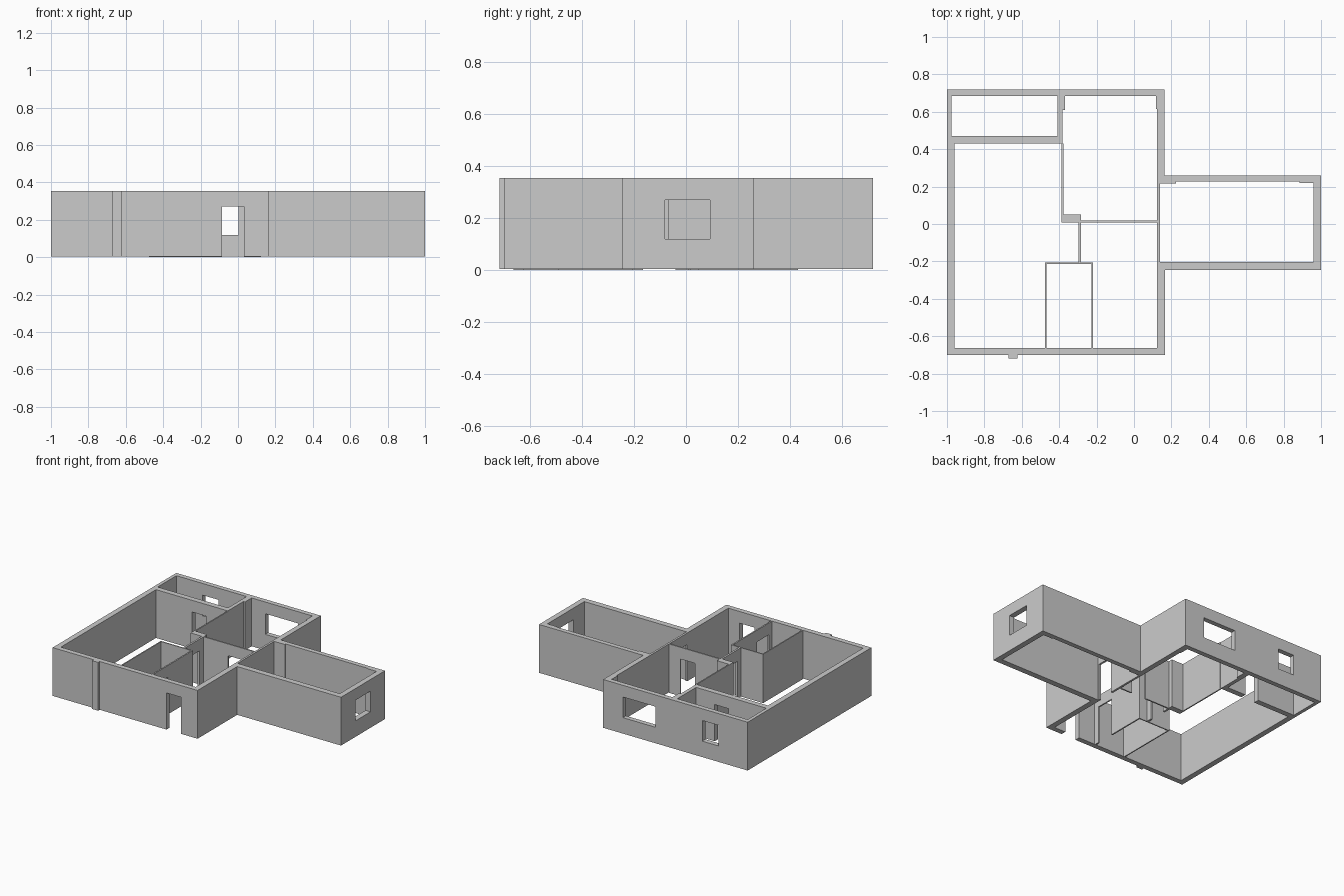
import bpy, bmesh

if "Cube" in bpy.data.objects:
    bpy.data.objects.remove(bpy.data.objects["Cube"])

H = 0.355        # wall top
BASE = 0.004     # shell sits a hair above the partitions
HEAD, SILL = 0.27, 0.12


def prism(name, outline, z0, z1):
    bm = bmesh.new()
    face = bm.faces.new([bm.verts.new((x, y, z0)) for x, y in outline])
    new = bmesh.ops.extrude_face_region(bm, geom=[face])["geom"]
    top = [v for v in new if isinstance(v, bmesh.types.BMVert)]
    bmesh.ops.translate(bm, verts=top, vec=(0, 0, z1 - z0))
    bmesh.ops.recalc_face_normals(bm, faces=bm.faces)
    mesh = bpy.data.meshes.new(name)
    bm.to_mesh(mesh)
    bm.free()
    ob = bpy.data.objects.new(name, mesh)
    bpy.context.collection.objects.link(ob)
    return ob


def rect(x0, x1, y0, y1):
    return [(x0, y0), (x1, y0), (x1, y1), (x0, y1)]


def cut(ob, outline, z0=-0.1, z1=0.5):
    cutter = prism("cutter", outline, z0, z1)
    cutter.hide_render = True
    mod = ob.modifiers.new("cut", "BOOLEAN")
    mod.operation = "DIFFERENCE"
    mod.solver = "EXACT"
    mod.object = cutter
    bpy.context.view_layer.objects.active = ob
    bpy.ops.object.modifier_apply(modifier=mod.name)
    bpy.data.objects.remove(cutter)


# Outer shell: footprint of main block, side wing and front pilaster
shell = prism("outer_walls", [
    (-1, -0.70), (-0.67, -0.70), (-0.67, -0.718), (-0.622, -0.718),
    (-0.622, -0.70), (0.165, -0.70), (0.165, -0.245), (1, -0.245),
    (1, 0.26), (0.162, 0.26), (0.162, 0.72), (-1, 0.72)], BASE, H)

# Rooms hollowed out of the shell
cut(shell, [(-0.96, -0.663), (0.124, -0.663), (0.124, 0.615), (0.118, 0.615),
            (0.118, 0.685), (-0.37, 0.685), (-0.37, 0.61), (-0.383, 0.61),
            (-0.383, 0.43), (-0.96, 0.43)])
cut(shell, rect(-0.975, -0.41, 0.47, 0.685))
cut(shell, [(0.139, -0.203), (0.96, -0.203), (0.96, 0.22), (0.885, 0.22),
            (0.885, 0.226), (0.225, 0.226), (0.225, 0.216), (0.139, 0.216)])

# Windows
for r in (rect(-0.26, 0.003, 0.64, 0.76),
          rect(-0.765, -0.635, 0.64, 0.76),
          rect(0.93, 1.05, -0.08, 0.093)):
    cut(shell, r, SILL, HEAD)

# Doors in the shell: entrance, store room, wing
for r in (rect(-0.085, 0.033, -0.76, -0.64),
          rect(-0.67, -0.56, 0.42, 0.48),
          rect(0.11, 0.15, -0.19, -0.07)):
    cut(shell, r, -0.1, HEAD)

# Thin partitions, each with an optional door
partitions = {
    "bedroom_side_wall": (rect(-0.387, -0.378, 0.05, 0.43), None),
    "bedroom_pier": (rect(-0.387, -0.283, 0.008, 0.05), None),
    "bedroom_front_wall": (rect(-0.283, 0.124, 0.008, 0.018),
                           rect(-0.085, 0.033, -0.02, 0.04)),
    "hall_wall": (rect(-0.297, -0.283, -0.206, 0.008),
                  rect(-0.32, -0.26, -0.165, -0.04)),
    "bathroom_back_wall": (rect(-0.476, -0.218, -0.214, -0.206), None),
    "bathroom_left_wall": (rect(-0.476, -0.468, -0.663, -0.214), None),
    "bathroom_right_wall": (rect(-0.228, -0.218, -0.663, -0.214),
                            rect(-0.25, -0.2, -0.625, -0.49)),
}
for name, (outline, door) in partitions.items():
    wall = prism(name, outline, 0, H)
    if door:
        cut(wall, door, -0.1, HEAD)
